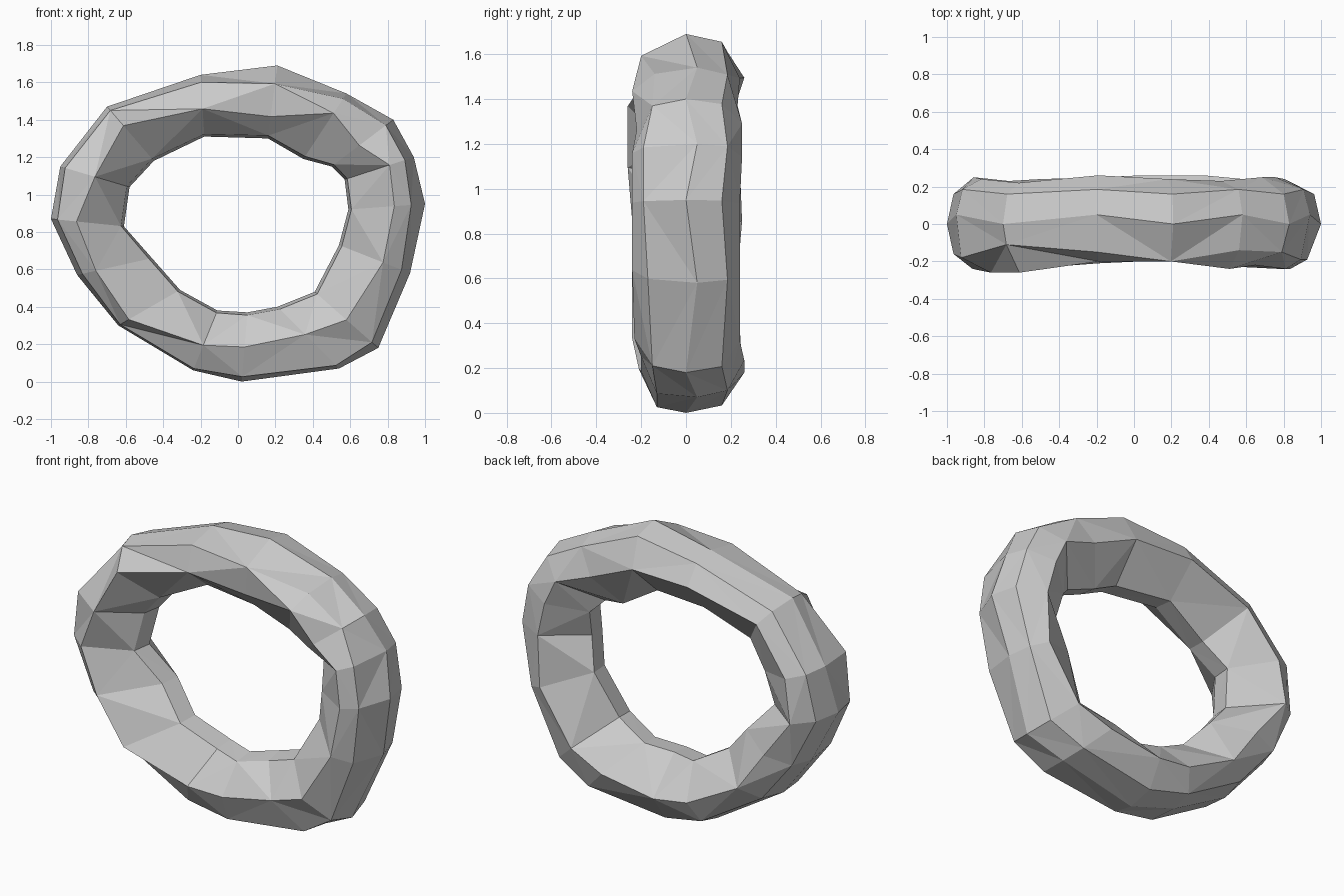
import bpy, bmesh, random
from mathutils import Vector

random.seed(4)

# Stations round the ring:
# outer x,z | inner x,z | front rim fraction, y | front ridge fraction, y | back y
STATIONS = [
    (1.00, 0.95, 0.59, 0.92, 0.82, -0.19, 0.60, -0.24, 0.24),
    (0.94, 1.20, 0.57, 1.08, 0.87, -0.19, 0.65, -0.24, 0.25),
    (0.83, 1.40, 0.50, 1.15, 0.88, -0.15, 0.45, -0.22, 0.25),
    (0.58, 1.54, 0.35, 1.19, 0.92, -0.14, 0.70, -0.24, 0.23),
    (0.21, 1.69, 0.16, 1.30, 0.75, -0.20, 0.30, -0.18, 0.24),
    (-0.20, 1.64, -0.18, 1.31, 0.88, -0.15, 0.45, -0.20, 0.26),
    (-0.70, 1.47, -0.45, 1.18, 0.93, -0.11, 0.65, -0.26, 0.22),
    (-0.95, 1.15, -0.58, 1.04, 0.93, -0.18, 0.50, -0.26, 0.24),
    (-1.00, 0.87, -0.61, 0.83, 0.91, -0.16, 0.65, -0.24, 0.25),
    (-0.86, 0.57, -0.46, 0.66, 0.93, -0.17, 0.75, -0.24, 0.23),
    (-0.64, 0.30, -0.31, 0.49, 0.97, -0.15, 0.83, -0.24, 0.24),
    (-0.24, 0.06, -0.11, 0.38, 0.97, -0.13, 0.58, -0.21, 0.25),
    (0.02, 0.00, 0.05, 0.37, 0.93, -0.13, 0.50, -0.20, 0.26),
    (0.54, 0.07, 0.21, 0.40, 0.95, -0.13, 0.45, -0.20, 0.26),
    (0.75, 0.18, 0.41, 0.48, 0.90, -0.15, 0.50, -0.23, 0.24),
    (0.92, 0.58, 0.54, 0.73, 0.88, -0.17, 0.62, -0.24, 0.24),
]


def section(i, s):
    """Seven-sided cross-section, from the outer rim round the front to the back."""
    ox, oz, ix, iz, tr, yr, tf, yf, yb = s
    lean = 0.03 if i % 2 else -0.02
    back = 0.58 + random.uniform(-0.1, 0.1)
    pts = [(1.0, 0.02 + lean), (tr, yr), (tf, yf),
           (0.04, -0.06 + lean), (0.0, 0.06 + lean),
           (back, yb), (0.91, 0.17 + lean * 0.5)]
    return [Vector((ix + (ox - ix) * t, y, iz + (oz - iz) * t)) for t, y in pts]


# Faceted stone-like ring
bm = bmesh.new()
rings = [[bm.verts.new(p) for p in section(i, s)] for i, s in enumerate(STATIONS)]
n, m = len(rings), 7
for i in range(n):
    a, b = rings[i], rings[(i + 1) % n]
    for j in range(m):
        k = (j + 1) % m
        if (i + j) % 2:
            bm.faces.new((a[j], a[k], b[k]))
            bm.faces.new((a[j], b[k], b[j]))
        else:
            bm.faces.new((a[j], a[k], b[j]))
            bm.faces.new((a[k], b[k], b[j]))
bmesh.ops.recalc_face_normals(bm, faces=bm.faces)

mesh = bpy.data.meshes.new("faceted_ring")
bm.to_mesh(mesh)
bm.free()
ring = bpy.data.objects.new("faceted_ring", mesh)
bpy.context.collection.objects.link(ring)
